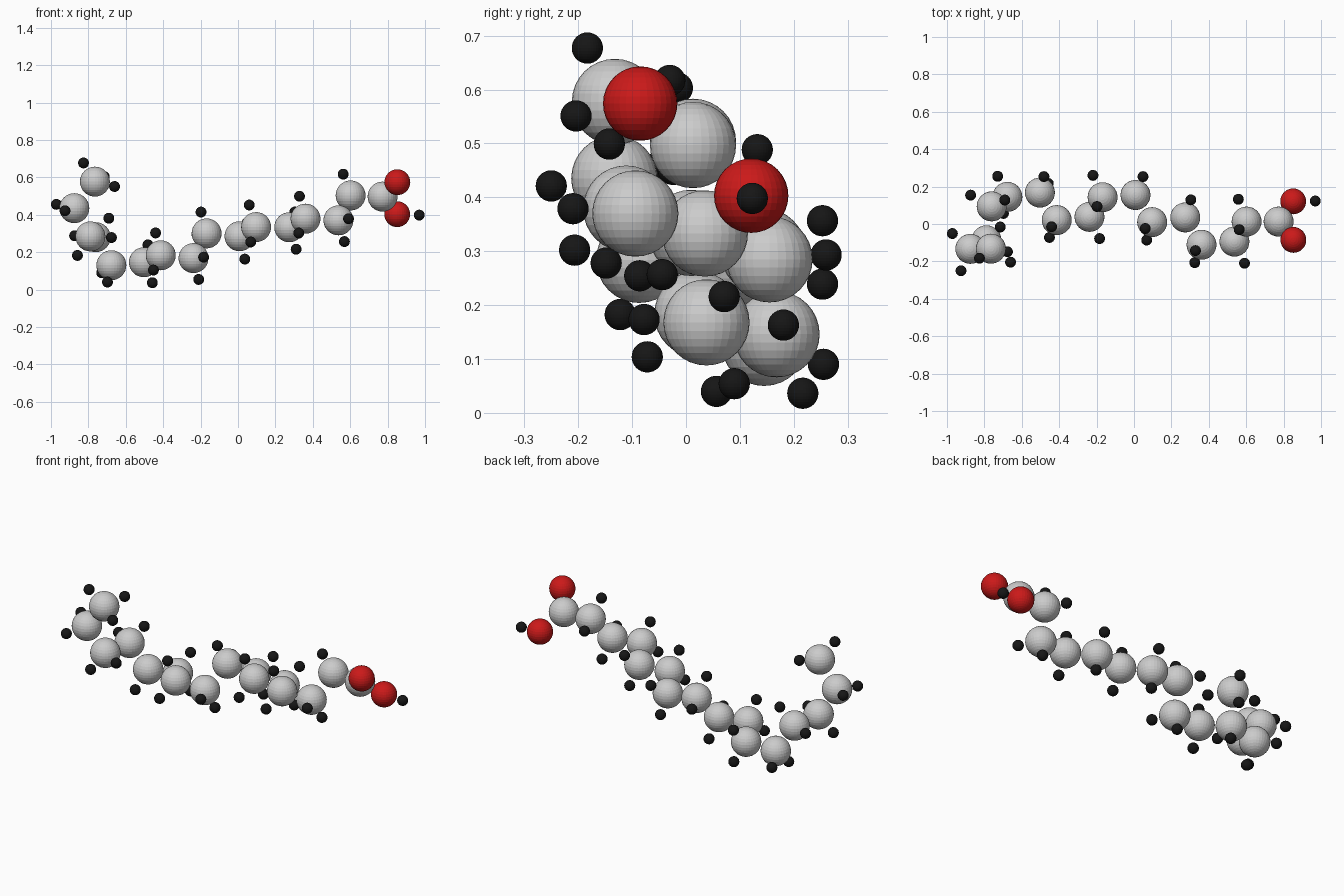
import bpy, math
from mathutils import Vector

if "Cube" in bpy.data.objects:
    bpy.data.objects.remove(bpy.data.objects["Cube"])

R_C, R_O, R_H, CH = 0.08, 0.069, 0.029, 0.128


def material(name, col):
    m = bpy.data.materials.new(name)
    m.diffuse_color = col
    m.use_nodes = True
    m.node_tree.nodes["Principled BSDF"].inputs["Base Color"].default_value = m.diffuse_color
    return m


red = material("red", (0.6, 0.01, 0.01, 1))
black = material("black", (0.008, 0.008, 0.008, 1))


def ball(name, pos, radius, mat=None):
    bpy.ops.mesh.primitive_uv_sphere_add(segments=32, ring_count=16, radius=radius, location=pos)
    ob = bpy.context.object
    ob.name = name
    if mat:
        ob.data.materials.append(mat)


# carbon chain, from the curled tail to the acid end
chain = [Vector(p) for p in (
    (-0.765, -0.132, 0.577), (-0.875, -0.133, 0.435), (-0.789, -0.087, 0.284),
    (-0.761, 0.094, 0.280), (-0.677, 0.145, 0.130), (-0.503, 0.168, 0.146),
    (-0.413, 0.021, 0.183), (-0.238, 0.038, 0.168), (-0.168, 0.143, 0.300),
    (0.008, 0.155, 0.285), (0.097, 0.010, 0.334), (0.274, 0.035, 0.333),
    (0.361, -0.111, 0.379), (0.537, -0.094, 0.370), (0.602, 0.013, 0.503),
    (0.773, 0.013, 0.497))]
for p in chain:
    ball("carbon_ball", p, R_C)

# pair of hydrogens on every inner carbon, spread across the bend
half = math.radians(54)
for prev, p, nxt in zip(chain, chain[1:], chain[2:]):
    a, b = (p - prev).normalized(), (p - nxt).normalized()
    out, side = (a + b).normalized(), a.cross(b).normalized()
    for s in (-1, 1):
        ball("hydrogen_ball", p + CH * (out * math.cos(half) + side * s * math.sin(half)), R_H, black)

# three hydrogens on the tail end
for p in ((-0.826, -0.183, 0.677), (-0.660, -0.204, 0.551), (-0.715, -0.016, 0.603)):
    ball("tail_hydrogen_ball", p, R_H, black)

# two oxygens and the acid hydrogen
ball("upper_oxygen_ball", (0.852, -0.085, 0.574), R_O, red)
ball("lower_oxygen_ball", (0.851, 0.121, 0.403), R_O, red)
ball("acid_hydrogen_ball", (0.969, 0.123, 0.398), R_H, black)
